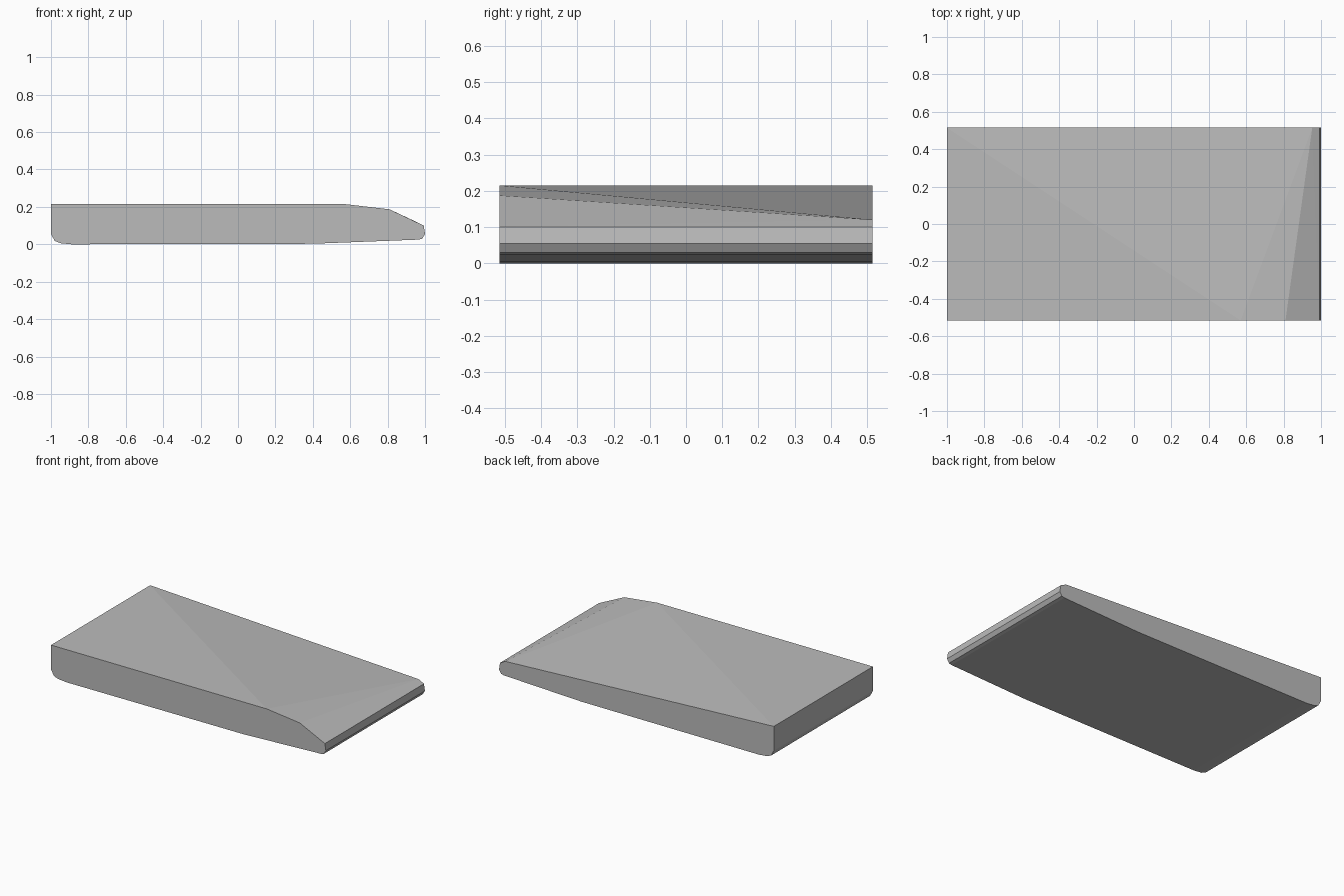
import bpy, bmesh

if "Cube" in bpy.data.objects:
    bpy.data.objects.remove(bpy.data.objects["Cube"])

HALF_DEPTH = 0.515

# Shared lower outline (x, z), left side round the bottom to the right nose
lower = [(-1, 0.215), (-1, 0.055), (-0.98, 0.018), (-0.95, 0.006), (-0.89, 0.0),
         (0.40, 0.003), (0.965, 0.025), (0.985, 0.03), (1.0, 0.055), (0.993, 0.10)]
# Upper outline: full shoulder in front, low corner at the back
front_top = [(0.57, 0.215), (0.81, 0.187)]
back_top = [(0.953, 0.12)]

# Wedge slab: hull of the front and back outlines
bm = bmesh.new()
for y, pts in ((-HALF_DEPTH, lower + front_top), (HALF_DEPTH, lower + back_top)):
    for x, z in pts:
        bm.verts.new((x, y, z))
bmesh.ops.convex_hull(bm, input=bm.verts[:])
bmesh.ops.recalc_face_normals(bm, faces=bm.faces[:])
mesh = bpy.data.meshes.new("wedge_slab")
bm.to_mesh(mesh)
bm.free()
slab = bpy.data.objects.new("wedge_slab", mesh)
bpy.context.collection.objects.link(slab)

# Plain grey
grey = bpy.data.materials.new("plain grey")
grey.diffuse_color = (0.5, 0.5, 0.5, 1)
grey.use_nodes = True
grey.node_tree.nodes["Principled BSDF"].inputs["Base Color"].default_value = grey.diffuse_color
mesh.materials.append(grey)
